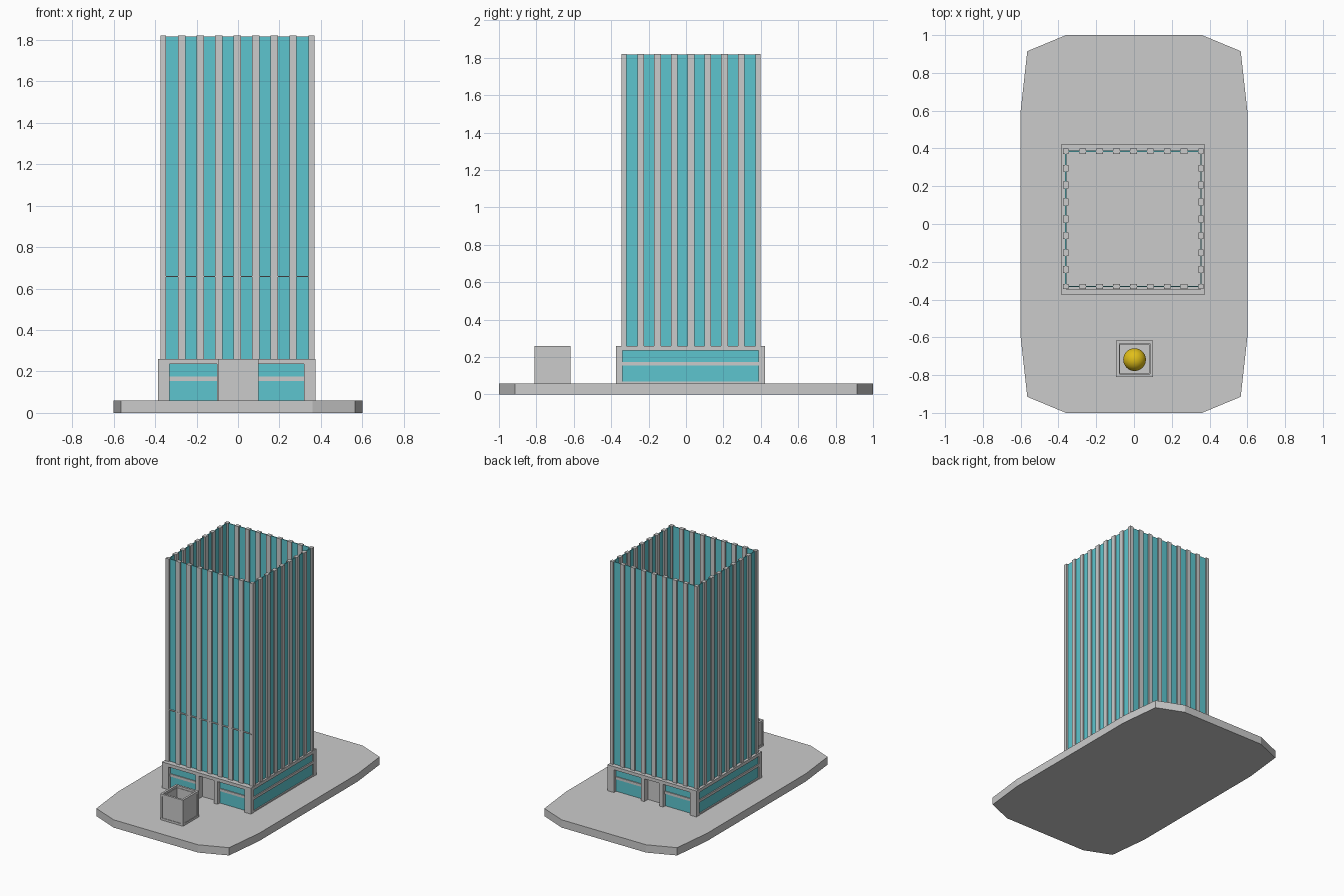
import bpy
import bmesh
from mathutils import Vector

if "Cube" in bpy.data.objects:
    bpy.data.objects.remove(bpy.data.objects["Cube"])


def material(name, color):
    m = bpy.data.materials.new(name)
    m.diffuse_color = color
    m.use_nodes = True
    m.node_tree.nodes["Principled BSDF"].inputs["Base Color"].default_value = m.diffuse_color
    return m


GLASS = material("glass_blue", (0.11, 0.56, 0.62, 1))
GOLD = material("gold", (0.75, 0.52, 0.01, 1))


def finish(name, bm, mat=None):
    mesh = bpy.data.meshes.new(name)
    bmesh.ops.recalc_face_normals(bm, faces=bm.faces)
    bm.to_mesh(mesh)
    bm.free()
    ob = bpy.data.objects.new(name, mesh)
    bpy.context.collection.objects.link(ob)
    if mat:
        mesh.materials.append(mat)
    return ob


def boxes(name, items, mat=None):
    """One object from boxes given as (x0, x1, y0, y1, z0, z1)."""
    bm = bmesh.new()
    for x0, x1, y0, y1, z0, z1 in items:
        size = Vector((x1 - x0, y1 - y0, z1 - z0))
        mid = Vector((x0 + x1, y0 + y1, z0 + z1)) / 2
        for v in bmesh.ops.create_cube(bm, size=1)["verts"]:
            v.co = v.co * size + mid
    return finish(name, bm, mat)


def mirrored(items, cx, cy, mx=True, my=True):
    """Repeat boxes mirrored about the building's centre lines."""
    out = list(items)
    if mx:
        out += [(2*cx - b[1], 2*cx - b[0], *b[2:]) for b in out]
    if my:
        out += [(*b[:2], 2*cy - b[3], 2*cy - b[2], *b[4:]) for b in out]
    return out


# Ground slab with chamfered ends
quarter = [(0.6, 0.6), (0.565, 0.915), (0.36, 1.0)]
outline = quarter + [(-x, y) for x, y in reversed(quarter)]
outline += [(-x, -y) for x, y in outline]
bm = bmesh.new()
face = bm.faces.new([bm.verts.new((x, y, 0)) for x, y in outline])
top = bmesh.ops.extrude_face_region(bm, geom=[face], use_keep_orig=True)["geom"]
for v in top:
    if isinstance(v, bmesh.types.BMVert):
        v.co.z = 0.06
finish("ground_slab", bm)

# Podium: roof, corner posts, doorway posts and rails
CX, CY, PX, PY = -0.006, 0.024, 0.379, 0.399
X0, X1, Y0, Y1 = CX - PX, CX + PX, CY - PY, CY + PY
boxes("podium_roof", [(X0, X1, Y0, Y1, 0.235, 0.26)])
boxes("podium_corner_posts",
      mirrored([(X0, X0 + 0.055, Y0, Y0 + 0.035, 0.06, 0.235)], CX, CY))
boxes("doorway_posts",
      mirrored([(CX - 0.095, CX - 0.065, Y0, Y0 + 0.05, 0.06, 0.235)], CX, CY))
boxes("podium_front_rails",
      mirrored([(X0 + 0.055, CX - 0.095, Y0 + 0.02, Y0 + 0.035, 0.155, 0.175)], CX, CY))
boxes("podium_side_rails",
      mirrored([(X0 + 0.002, X0 + 0.02, Y0 + 0.035, Y1 - 0.035, z0, z1)
                for z0, z1 in ((0.06, 0.07), (0.155, 0.175))], CX, CY, my=False))

# Podium glazing with recessed doors
boxes("podium_front_glass",
      mirrored([(X0 + 0.055, CX - 0.095, Y0 + 0.027, Y0 + 0.033, 0.06, 0.235)], CX, CY), GLASS)
boxes("podium_side_glass",
      mirrored([(X0 + 0.01, X0 + 0.016, Y0 + 0.035, Y1 - 0.035, 0.07, 0.235)],
               CX, CY, my=False), GLASS)
boxes("entrance_doors",
      mirrored([(CX - 0.065, CX + 0.065, Y0 + 0.044, Y0 + 0.05, 0.06, 0.235)],
               CX, CY, mx=False))

# Open-topped tower: thin glass walls
TX, TY, H, STEP = -0.003, 0.027, 0.358, 0.0895
Z0, Z1 = 0.26, 1.82
T = 0.003
boxes("tower_glass",
      mirrored([(TX - H, TX + H, TY - H - T, TY - H + T, Z0, Z1 - 0.003)], TX, TY, mx=False)
      + mirrored([(TX - H - T, TX - H + T, TY - H, TY + H, Z0, Z1 - 0.003)], TX, TY, my=False),
      GLASS)

# Tower mullions: seven per side plus the corners
W, D = 0.018, 0.014
fins = []
for i in range(-3, 4):
    x, y = TX + i * STEP, TY + i * STEP
    fins += mirrored([(x - W, x + W, TY - H - D, TY - H + D, Z0, Z1)], TX, TY, mx=False)
    fins += mirrored([(TX - H - D, TX - H + D, y - W, y + W, Z0, Z1)], TX, TY, my=False)
boxes("tower_mullions", fins)
boxes("tower_corner_columns",
      mirrored([(TX - H - D, TX - H + D, TY - H - D, TY - H + D, Z0, Z1)], TX, TY))

# Thin floor band across the front
boxes("front_floor_band",
      [(TX - H, TX + H, TY - H - D - 0.001, TY - H - T, 0.655, 0.661)])

# Planter: edge frame, inset panels and floor
QX, QY, Q, F = 0.003, -0.714, 0.097, 0.016
L, R, B, N = QX - Q, QX + Q, QY + Q, QY - Q
posts = mirrored([(L, L + F, N, N + F, 0.06, 0.26)], QX, QY)
bars = []
for z0, z1 in ((0.06, 0.076), (0.244, 0.26)):
    bars += mirrored([(L + F, R - F, N, N + F, z0, z1)], QX, QY, mx=False)
    bars += mirrored([(L, L + F, N + F, B - F, z0, z1)], QX, QY, my=False)
boxes("planter_frame", posts + bars)
P = 0.004
panels = mirrored([(L + F, R - F, N + P, N + 0.02, 0.076, 0.244)], QX, QY, mx=False)
panels += mirrored([(L + P, L + 0.02, N + F, B - F, 0.076, 0.244)], QX, QY, my=False)
boxes("planter_panels", panels)
boxes("planter_floor", [(L + F, R - F, N + F, B - F, 0.06, 0.076)])

# Golden ball inside the planter
bpy.ops.mesh.primitive_uv_sphere_add(segments=32, ring_count=16, radius=0.06,
                                     location=(QX, QY - 0.004, 0.137))
ball = bpy.context.object
ball.name = "golden_ball"
ball.data.materials.append(GOLD)
bpy.ops.object.shade_smooth()
